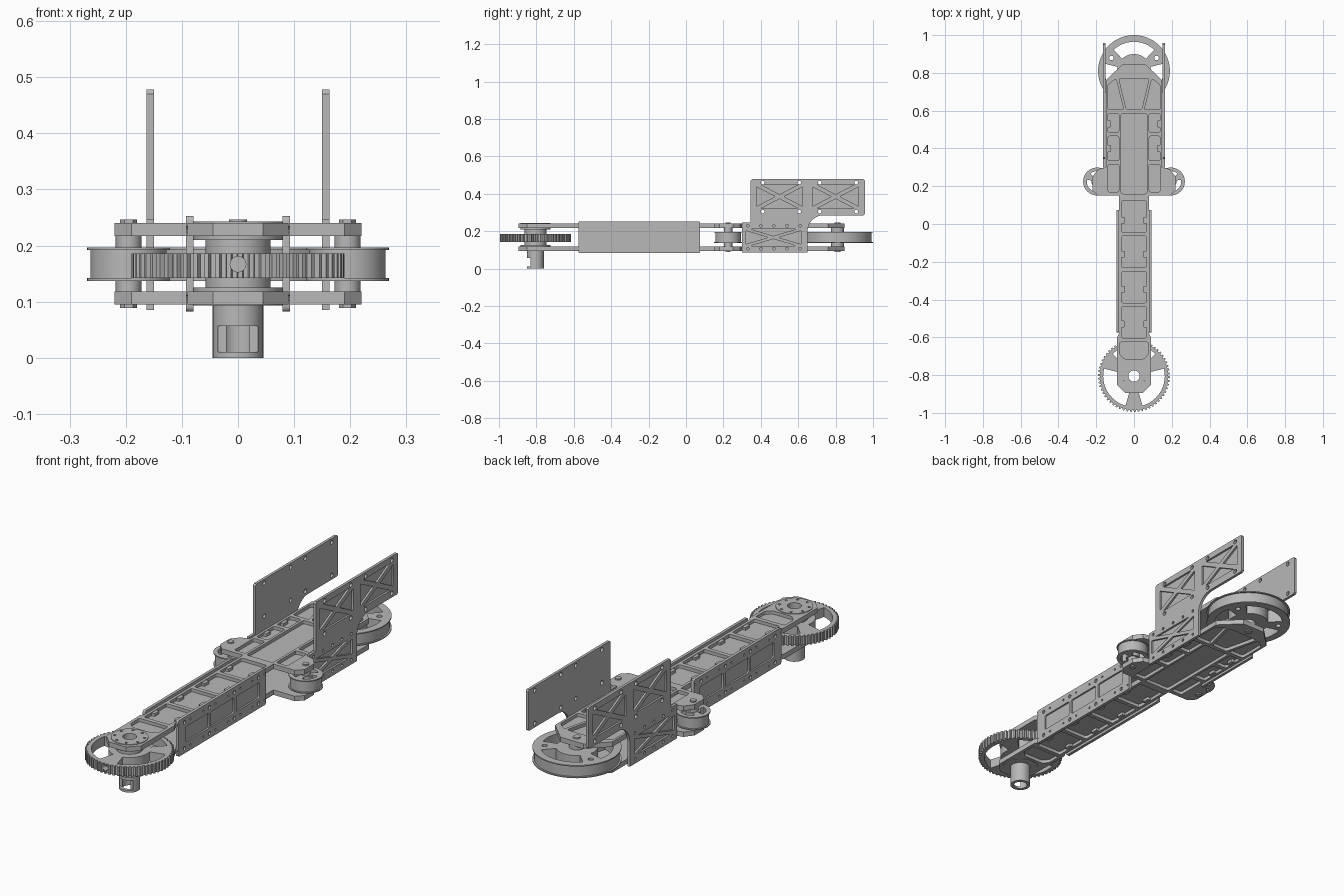
import bpy, bmesh, math
from math import sin, cos, pi, radians

cube = bpy.data.objects.get("Cube")
if cube:
    bpy.data.objects.remove(cube, do_unlink=True)

grey = bpy.data.materials.new("light_grey")
grey.use_nodes = True
grey.diffuse_color = (0.48, 0.48, 0.48, 1)
for node in grey.node_tree.nodes:
    if node.type == 'BSDF_PRINCIPLED':
        node.inputs["Base Color"].default_value = grey.diffuse_color
parts = []


def prism(bm, pts, lo, hi, axis='z', rnd=0):
    """Extrude a flat outline along an axis, optionally rounding its corners."""
    place = {'z': lambda u, v, w: (u, v, w),
             'x': lambda u, v, w: (w, u, v),
             'y': lambda u, v, w: (u, w, v)}[axis]
    a = [bm.verts.new(place(u, v, lo)) for u, v in pts]
    b = [bm.verts.new(place(u, v, hi)) for u, v in pts]
    n = len(pts)
    bm.faces.new(a)
    bm.faces.new(b)
    for i in range(n):
        j = (i + 1) % n
        bm.faces.new((a[i], a[j], b[j], b[i]))
    if rnd:
        edges = [bm.edges.get((a[i], b[i])) for i in range(n)]
        bmesh.ops.bevel(bm, geom=edges, offset=rnd, segments=3, profile=0.5, affect='EDGES')


def lathe(bm, profile, cx, cy, steps=64):
    """Revolve a closed (radius, height) profile about a vertical axis."""
    rings = [[bm.verts.new((cx + r * cos(2 * pi * k / steps), cy + r * sin(2 * pi * k / steps), z))
              for r, z in profile] for k in range(steps)]
    n = len(profile)
    for k in range(steps):
        p, q = rings[k], rings[(k + 1) % steps]
        for i in range(n):
            j = (i + 1) % n
            bm.faces.new((p[i], q[i], q[j], p[j]))


def rect(x0, y0, x1, y1):
    return [(x0, y0), (x1, y0), (x1, y1), (x0, y1)]


def circle(cx, cy, r, n=32):
    return [(cx + r * cos(2 * pi * k / n), cy + r * sin(2 * pi * k / n)) for k in range(n)]


def kidney(cx, cy, r0, r1, mid, half):
    angles = [radians(mid - half + half * k / 6) for k in range(13)]
    return ([(cx + r1 * cos(t), cy + r1 * sin(t)) for t in angles]
            + [(cx + r0 * cos(t), cy + r0 * sin(t)) for t in reversed(angles)])


def flip(pts):
    return [(-x, y) for x, y in pts]


def finish(name, bm, cutter=None):
    """Turn a bmesh into an object and subtract the cutter bmesh from it."""
    def to_object(label, source):
        bmesh.ops.recalc_face_normals(source, faces=source.faces[:])
        mesh = bpy.data.meshes.new(label)
        source.to_mesh(mesh)
        source.free()
        obj = bpy.data.objects.new(label, mesh)
        bpy.context.collection.objects.link(obj)
        return obj
    obj = to_object(name, bm)
    if cutter:
        tool = to_object(name + "_cutter", cutter)
        tool.hide_render = True
        mod = obj.modifiers.new("cut", 'BOOLEAN')
        mod.operation, mod.solver, mod.object = 'DIFFERENCE', 'EXACT', tool
        bpy.context.view_layer.update()
        mesh = bpy.data.meshes.new_from_object(obj.evaluated_get(bpy.context.evaluated_depsgraph_get()))
        obj.modifiers.clear()
        obj.data = mesh
        bpy.data.objects.remove(tool, do_unlink=True)
    obj.data.materials.clear()
    obj.data.materials.append(grey)
    parts.append(obj)


FRONT, REAR, IDLER = (0, -0.805), (0, 0.81), (0.195, 0.225)
ARM_BOLTS = (-0.53, -0.345, -0.16, 0.02)

# Upper and lower frame plates with outward-facing pockets
half = [(0.045, -0.895), (0.09, -0.85), (0.09, -0.6), (0.079, -0.58), (0.079, 0.15), (0.19, 0.15),
        (0.22, 0.18), (0.22, 0.25), (0.19, 0.29), (0.149, 0.3), (0.149, 0.76), (0.06, 0.847)]
outline = half + flip(half)[::-1]
pockets = [rect(-0.066, y - 0.083, 0.066, y + 0.083) for y in (0.04, -0.147, -0.334, -0.521)]
pockets += [[(-0.05, -0.715), (0.05, -0.715), (0.075, -0.69), (0.075, -0.625), (-0.075, -0.625), (-0.075, -0.69)],
            rect(-0.068, 0.16, 0.068, 0.585),
            [(-0.04, 0.605), (0.04, 0.605), (0.08, 0.77), (-0.08, 0.77)]]
for side in (rect(0.08, 0.17, 0.138, 0.315), rect(0.08, 0.335, 0.138, 0.465), rect(0.08, 0.485, 0.138, 0.585),
             [(0.055, 0.605), (0.138, 0.605), (0.138, 0.735), (0.095, 0.77)]):
    pockets += [side, flip(side)]
for name, inner, outer in (("upper_plate", 0.217, 0.24), ("lower_plate", 0.118, 0.095)):
    body, cut = bmesh.new(), bmesh.new()
    prism(body, outline, inner, outer)
    step = (outer - inner) / 3
    for pts in pockets:
        prism(cut, pts, inner + step, outer + step, rnd=0.009)
    prism(cut, circle(*FRONT, 0.06), inner - step, outer + step)
    finish(name, body, cut)
    # Bolt bosses inside the pockets
    body = bmesh.new()
    for s in (1, -1):
        for y in ARM_BOLTS:
            prism(body, rect(s * 0.05, y - 0.018, s * 0.07, y + 0.018), inner + step / 2, outer - step / 4, rnd=0.005)
        for y in (0.4, 0.53):
            prism(body, rect(s * 0.122, y - 0.018, s * 0.142, y + 0.018), inner + step / 2, outer - step / 4, rnd=0.005)
        prism(body, circle(s * IDLER[0], IDLER[1], 0.015, 6), inner, outer + step * 0.8)
    prism(body, circle(*REAR, 0.016, 24), inner, outer + step * 0.8)
    finish(name + "_bosses", body)


def x_pockets(cut, y0, z0, y1, z1, lo, hi):
    """Four triangular recesses that leave an X of ribs."""
    corners, mid = rect(y0, z0, y1, z1), ((y0 + y1) / 2, (z0 + z1) / 2)
    for i in range(4):
        tri = [corners[i], corners[(i + 1) % 4], mid]
        c = [sum(p[k] for p in tri) / 3 for k in (0, 1)]
        prism(cut, [tuple(c[k] + 0.74 * (p[k] - c[k]) for k in (0, 1)) for p in tri], lo, hi, 'x', 0.004)


fillet = [(0.735 + 0.085 * cos(radians(t)), 0.2 + 0.085 * sin(radians(t))) for t in range(90, 181, 10)]
big_outline = [(0.3, 0.085), (0.65, 0.085)] + fillet[::-1] + [
    (0.95, 0.285), (0.957, 0.292), (0.957, 0.47), (0.95, 0.478), (0.352, 0.478), (0.345, 0.47),
    (0.345, 0.247), (0.3, 0.247)]
for s, label in ((1, "left"), (-1, "right")):
    # Arm side plate with three shallow panels and bolt holes
    body, cut = bmesh.new(), bmesh.new()
    prism(body, rect(-0.575, 0.083, 0.075, 0.253), s * 0.079, s * 0.093, 'x', 0.008)
    for y in (-0.435, -0.248, -0.058):
        prism(cut, rect(y - 0.086, 0.132, y + 0.086, 0.204), s * 0.085, s * 0.1, 'x', 0.008)
    for y in ARM_BOLTS:
        for z in (0.107, 0.229):
            prism(cut, circle(y, z, 0.009, 16), s * 0.085, s * 0.1, 'x')
            for dy in (-0.045, 0.045):
                prism(cut, circle(y + dy, z, 0.005, 12), s * 0.085, s * 0.1, 'x')
    finish(label + "_arm_side_plate", body, cut)

    # Tall mounting plate with cross-ribbed recesses
    body, cut = bmesh.new(), bmesh.new()
    prism(body, big_outline, s * 0.15, s * 0.163, 'x')
    x_pockets(cut, 0.365, 0.315, 0.635, 0.455, s * 0.154, s * 0.17)
    x_pockets(cut, 0.665, 0.315, 0.935, 0.455, s * 0.154, s * 0.17)
    x_pockets(cut, 0.305, 0.118, 0.63, 0.215, s * 0.154, s * 0.17)
    for y in (0.41, 0.605, 0.715, 0.91):
        for z in (0.305, 0.46):
            prism(cut, circle(y, z, 0.01, 16), s * 0.14, s * 0.17, 'x')
    for y in (0.33, 0.4, 0.47, 0.54, 0.61):
        for z in (0.107, 0.229):
            prism(cut, circle(y, z, 0.007, 12), s * 0.154, s * 0.17, 'x')
    finish(label + "_mounting_plate", body, cut)

    # Flanged idler roller on its spacer post
    cx, cy = s * IDLER[0], IDLER[1]
    body, cut = bmesh.new(), bmesh.new()
    lathe(body, [(0.012, 0.137), (0.074, 0.137), (0.074, 0.142), (0.068, 0.142), (0.068, 0.192),
                 (0.074, 0.192), (0.074, 0.197), (0.012, 0.197)], cx, cy, 48)
    for mid in (90, 210, 330):
        prism(cut, kidney(cx, cy, 0.031, 0.055, mid, 40), 0.1, 0.22)
    finish(label + "_idler", body, cut)
    body = bmesh.new()
    prism(body, circle(cx, cy, 0.023), 0.115, 0.22)
    finish(label + "_idler_post", body)

# Toothed front pulley with three spokes
body, cut = bmesh.new(), bmesh.new()
teeth = 58
gear = []
for k in range(teeth):
    for f, r in ((0, 0.181), (0.4, 0.181), (0.5, 0.19), (0.9, 0.19)):
        t = 2 * pi * (k + f) / teeth
        gear.append((FRONT[0] + r * cos(t), FRONT[1] + r * sin(t)))
prism(body, gear, 0.142, 0.186)
prism(cut, circle(*FRONT, 0.05), 0.1, 0.22)
for mid in (90, 210, 330):
    prism(cut, kidney(*FRONT, 0.09, 0.163, mid, 44), 0.1, 0.22, rnd=0)
prism(cut, circle(0, 0.167, 0.014, 20), -1.05, -0.96, 'y')
finish("front_pulley", body, cut)

# Hollow front hub and drive tube with a window
body, cut = bmesh.new(), bmesh.new()
lathe(body, [(0.03, 0), (0.045, 0), (0.045, 0.093), (0.08, 0.093), (0.08, 0.125), (0.058, 0.125), (0.058, 0.21),
             (0.08, 0.21), (0.08, 0.243), (0.03, 0.243)], *FRONT)
prism(cut, rect(-0.036, 0.01, 0.036, 0.057), FRONT[1] - 0.06, FRONT[1] - 0.022, 'y')
for k in range(8):
    t = pi * (k + 0.5) / 4
    prism(cut, circle(0.065 * cos(t), FRONT[1] + 0.065 * sin(t), 0.006, 12), 0.23, 0.26)
finish("front_hub", body, cut)

# Flanged rear wheel with three spokes
body, cut = bmesh.new(), bmesh.new()
lathe(body, [(0.02, 0.137), (0.19, 0.137), (0.19, 0.142), (0.182, 0.142), (0.182, 0.192),
             (0.19, 0.192), (0.19, 0.197), (0.02, 0.197)], *REAR, 80)
for mid in (90, 210, 330):
    prism(cut, kidney(*REAR, 0.09, 0.155, mid, 44), 0.1, 0.22)
    t = radians(mid - 60)
    prism(cut, circle(REAR[0] + 0.138 * cos(t), REAR[1] + 0.138 * sin(t), 0.012, 20), 0.1, 0.22)
finish("rear_wheel", body, cut)
body = bmesh.new()
prism(body, circle(*REAR, 0.034), 0.115, 0.22)
finish("rear_axle_post", body)

# Smooth the round surfaces, keeping hard edges sharp
bpy.ops.object.select_all(action='DESELECT')
for obj in parts:
    obj.select_set(True)
bpy.context.view_layer.objects.active = parts[0]
bpy.ops.object.shade_smooth_by_angle(angle=radians(30))
